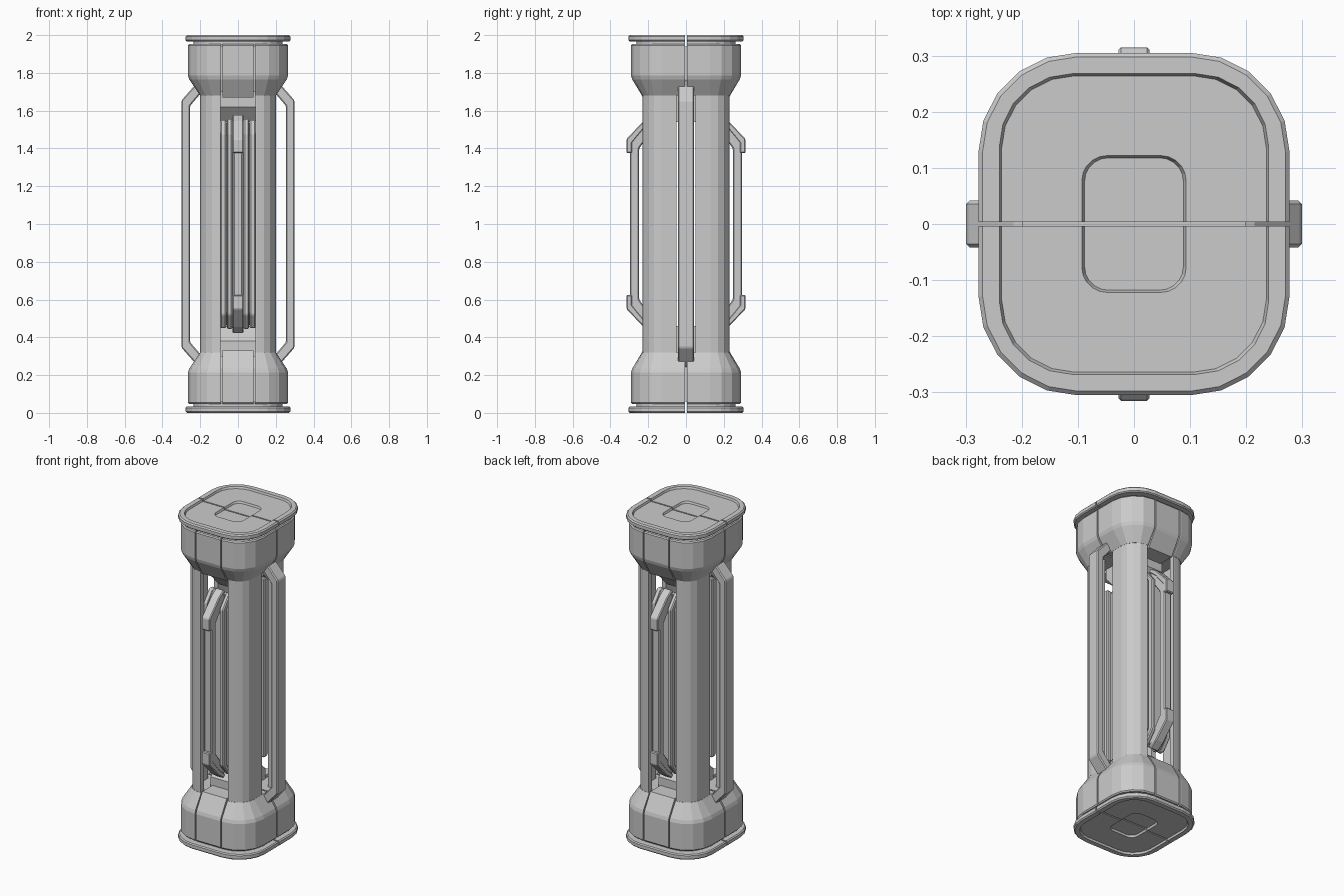
import bpy, bmesh
from math import sin, cos, pi

if "Cube" in bpy.data.objects:
    bpy.data.objects.remove(bpy.data.objects["Cube"])

# All meshes are centred on z = 1 so that mirroring repeats both ends.
MID = 1.0


def finish(name, bm, mirror, bevel=0):
    bmesh.ops.recalc_face_normals(bm, faces=bm.faces)
    me = bpy.data.meshes.new(name)
    bm.to_mesh(me)
    bm.free()
    ob = bpy.data.objects.new(name, me)
    ob.location.z = MID
    bpy.context.collection.objects.link(ob)
    if bevel:
        b = ob.modifiers.new("bevel", 'BEVEL')
        b.width, b.segments, b.limit_method = bevel, 1, 'ANGLE'
    if mirror:
        m = ob.modifiers.new("mirror", 'MIRROR')
        m.use_axis = ['X' in mirror, 'Y' in mirror, 'Z' in mirror]
        m.use_mirror_merge = False
    return ob


def corner(hx, hy, r, n=4):
    """Rounded corner in the +x +y quadrant, running from the y side to the x side."""
    return [(hx - r + r * cos(a), hy - r + r * sin(a))
            for a in [pi / 2 * (1 - i / n) for i in range(n + 1)]]


def loft(name, rings, mirror, split=False):
    """Skin a stack of (outline, z); split closes the open side with one face."""
    bm = bmesh.new()
    vs = [[bm.verts.new((x, y, z - MID)) for x, y in o] for o, z in rings]
    n = len(vs[0])
    for a, b in zip(vs, vs[1:]):
        for i in range(n - 1 if split else n):
            j = (i + 1) % n
            bm.faces.new((a[i], a[j], b[j], b[i]))
    bm.faces.new(vs[0])
    bm.faces.new(vs[-1])
    if split:
        bm.faces.new([v[0] for v in vs] + [v[-1] for v in reversed(vs)])
    return finish(name, bm, mirror)


def bar(name, pts, lo, hi, axis, mirror, bevel=0.006):
    """Extrude a side profile (outward, z) between lo and hi across the given axis."""
    bm = bmesh.new()
    a, b = [[bm.verts.new((d, w, z - MID) if axis == 'Y' else (w, d, z - MID))
             for d, z in pts] for w in (lo, hi)]
    for i in range(len(pts)):
        j = (i + 1) % len(pts)
        bm.faces.new((a[i], a[j], b[j], b[i]))
    bm.faces.new(a)
    bm.faces.new(b)
    return finish(name, bm, mirror, bevel)


def both_ends(pts):
    """Continue an upper half profile with its reflection about mid height."""
    return pts + [(d, 2 - z) for d, z in reversed(pts)]


# End caps: neck, rim plate, recessed face and central recess
def cap_ring(hx, hy, r, z):
    q = corner(hx, hy, r, 5) + [(hx, .004)]
    return [(-x, y) for x, y in reversed(q)] + q, z


loft("end_cap", [
    cap_ring(.235, .262, .15, 1.94), cap_ring(.235, .262, .15, 1.967),
    cap_ring(.271, .299, .17, 1.967), cap_ring(.277, .305, .175, 1.973),
    cap_ring(.277, .305, .175, 1.993), cap_ring(.270, .298, .17, 2.0),
    cap_ring(.240, .268, .13, 2.0), cap_ring(.236, .264, .13, 1.988),
    cap_ring(.093, .122, .045, 1.988), cap_ring(.088, .118, .042, 1.976),
], 'YZ', split=True)


# Collars: four rounded corner shells at each end
def collar_ring(hx, hy, r, z):
    return [(.09, hy)] + corner(hx, hy, r) + [(hx, .005), (.09, .005)], z


loft("collar_shell", [
    collar_ring(.201, .231, .10, 1.68), collar_ring(.258, .285, .16, 1.765),
    collar_ring(.265, .291, .165, 1.785), collar_ring(.265, .291, .165, 1.945),
    collar_ring(.260, .286, .162, 1.952)], 'XYZ')


# Front and back collar panels set between grooves
def panel_ring(hy, z):
    return [(-.083, hy), (.083, hy), (.083, .005), (-.083, .005)], z


loft("collar_panel", [
    panel_ring(.228, 1.67), panel_ring(.284, 1.765), panel_ring(.290, 1.785),
    panel_ring(.290, 1.945), panel_ring(.285, 1.952)], 'YZ')


# Inner plugs behind the panels
def box_ring(hx, hy, z):
    return [(-hx, -hy), (hx, -hy), (hx, hy), (-hx, hy)], z


loft("collar_backing", [box_ring(.17, .2, 1.70), box_ring(.2, .22, 1.765),
                        box_ring(.2, .22, 1.94)], 'Z')
loft("core_plug", [box_ring(.092, .06, 1.54), box_ring(.095, .13, 1.62),
                   box_ring(.095, .13, 1.72)], 'Z')

# Corner columns
column = ([(.093, .23)] + corner(.2, .23, .1) + [(.2, .05), (.17, .05)]
          + corner(.17, .2, .075, 3)[::-1] + [(.093, .2)])
loft("corner_column", [(column, .30), (column, 1.70)], 'XY')

# Side handles
bar("side_handle", both_ends([(.19, 1.76), (.215, 1.75), (.299, 1.655)])
    + [(.19, .30), (.254, .375), (.254, 1.625), (.19, 1.70)],
    -.042, .042, 'Y', 'X')

# Front and back grips with clips at their ends
bar("grip", both_ends([(.16, 1.56), (.225, 1.525), (.296, 1.435)])
    + [(.16, .48), (.248, .60), (.248, 1.40), (.16, 1.52)],
    -.025, .025, 'X', 'Y')
bar("grip_clip", [(.285, 1.375), (.315, 1.375), (.315, 1.45), (.225, 1.545),
                  (.175, 1.58), (.16, 1.56), (.215, 1.515), (.285, 1.43)],
    -.028, .028, 'X', 'YZ', .005)

# Inner spine and stepped rails behind each grip
bar("spine", both_ends([(.12, 1.54), (.14, 1.54), (.195, 1.47)]),
    -.06, .06, 'X', 'Y')
bar("inner_rail", both_ends([(.12, 1.555), (.165, 1.555), (.226, 1.48)]),
    .030, .058, 'X', 'XY')
bar("outer_rail", both_ends([(.12, 1.55), (.15, 1.55), (.205, 1.48)]),
    .062, .094, 'X', 'XY')
